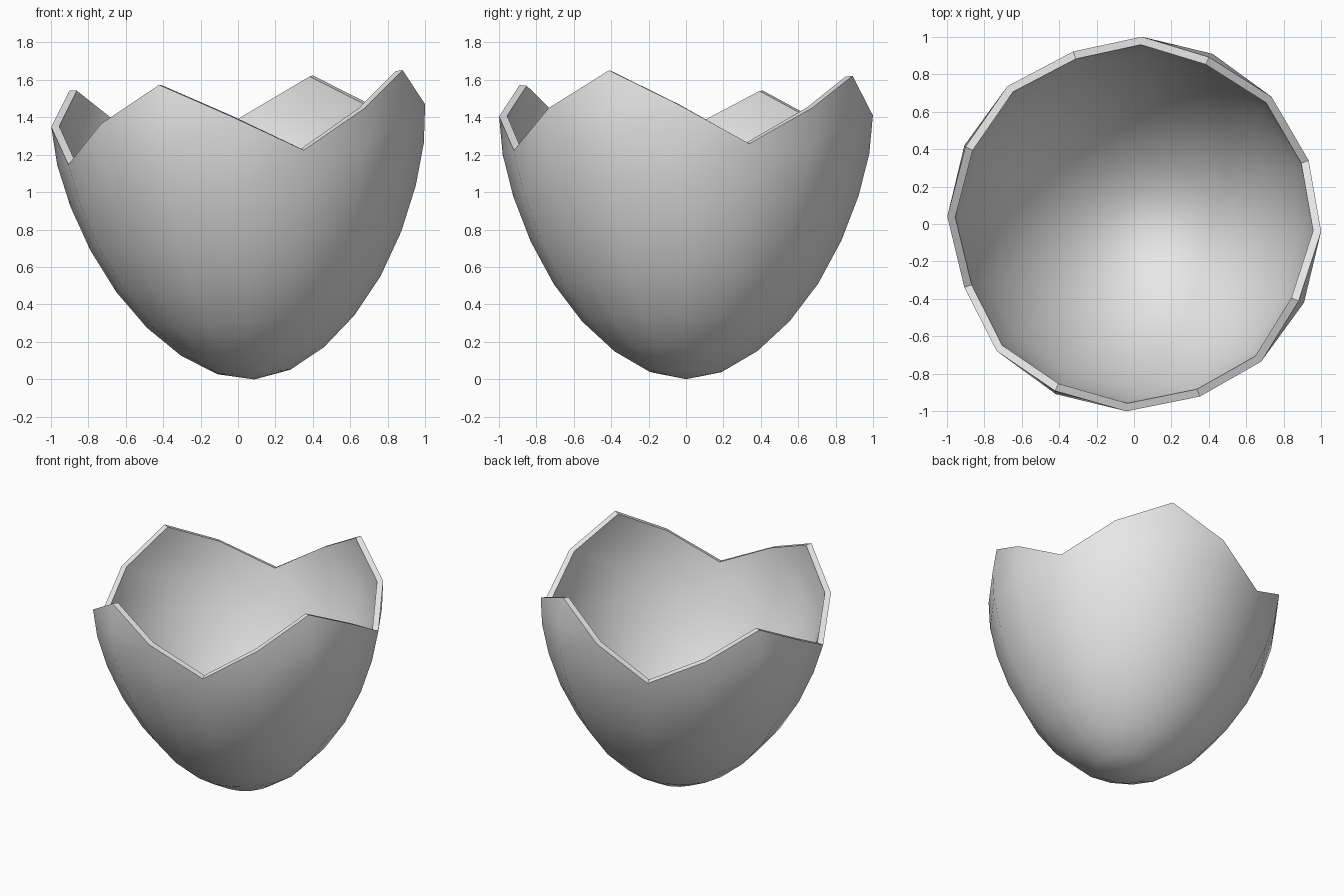
import bpy, bmesh, math
from mathutils import Matrix

default = bpy.data.objects.get("Cube")
if default:
    bpy.data.objects.remove(default, do_unlink=True)

SIDES = 16
PHASE = math.radians(-2.3)
TILT = Matrix.Translation((0.087, 0, 0)) @ Matrix.Rotation(-0.061, 4, 'Y')

# Shell profile: height of each ring above the pole, radius follows a sine
heights = [0, 0.04, 0.15, 0.31, 0.51, 0.74, 0.98, 1.205, 1.41, 1.60]
# Jagged rim: the ring where each column stops, repeating every four columns
stops = [8, 7, 8, 9]

material = bpy.data.materials.new("shell_grey")
material.use_nodes = True
colour = (0.8, 0.8, 0.8, 1)
material.diffuse_color = colour
material.node_tree.nodes["Principled BSDF"].inputs["Base Color"].default_value = colour

# Outer skin of the shell
bm = bmesh.new()
pole = bm.verts.new((0, 0, 0))
columns = []
for k in range(SIDES):
    a = PHASE + k * math.tau / SIDES
    column = [pole]
    for ring in range(1, stops[k % 4] + 1):
        r = math.sin(ring * math.pi / SIDES)
        column.append(bm.verts.new((r * math.cos(a), r * math.sin(a), heights[ring])))
    columns.append(column)

for k, left in enumerate(columns):
    right = columns[(k + 1) % SIDES]
    shared = min(len(left), len(right))
    bm.faces.new((pole, right[1], left[1]))
    for i in range(1, shared - 1):
        bm.faces.new((left[i], right[i], right[i + 1], left[i + 1]))
    # Triangle that climbs to the taller column
    taller = left if len(left) > shared else right
    bm.faces.new((left[shared - 1], right[shared - 1], taller[shared]))

bmesh.ops.recalc_face_normals(bm, faces=bm.faces)
if sum(f.normal.dot(f.calc_center_median().xy.to_3d()) for f in bm.faces) < 0:
    bmesh.ops.reverse_faces(bm, faces=bm.faces)
bm.transform(TILT)

mesh = bpy.data.meshes.new("broken_shell")
bm.to_mesh(mesh)
bm.free()
mesh.materials.append(material)
shell = bpy.data.objects.new("broken_shell", mesh)
bpy.context.collection.objects.link(shell)

# Wall thickness, grown inward
bpy.ops.object.select_all(action='DESELECT')
shell.select_set(True)
bpy.context.view_layer.objects.active = shell
wall = shell.modifiers.new("wall", 'SOLIDIFY')
wall.thickness = 0.042
wall.offset = -1
wall.use_even_offset = True
bpy.ops.object.modifier_apply(modifier=wall.name)
bpy.ops.object.shade_smooth_by_angle(angle=math.radians(35))
